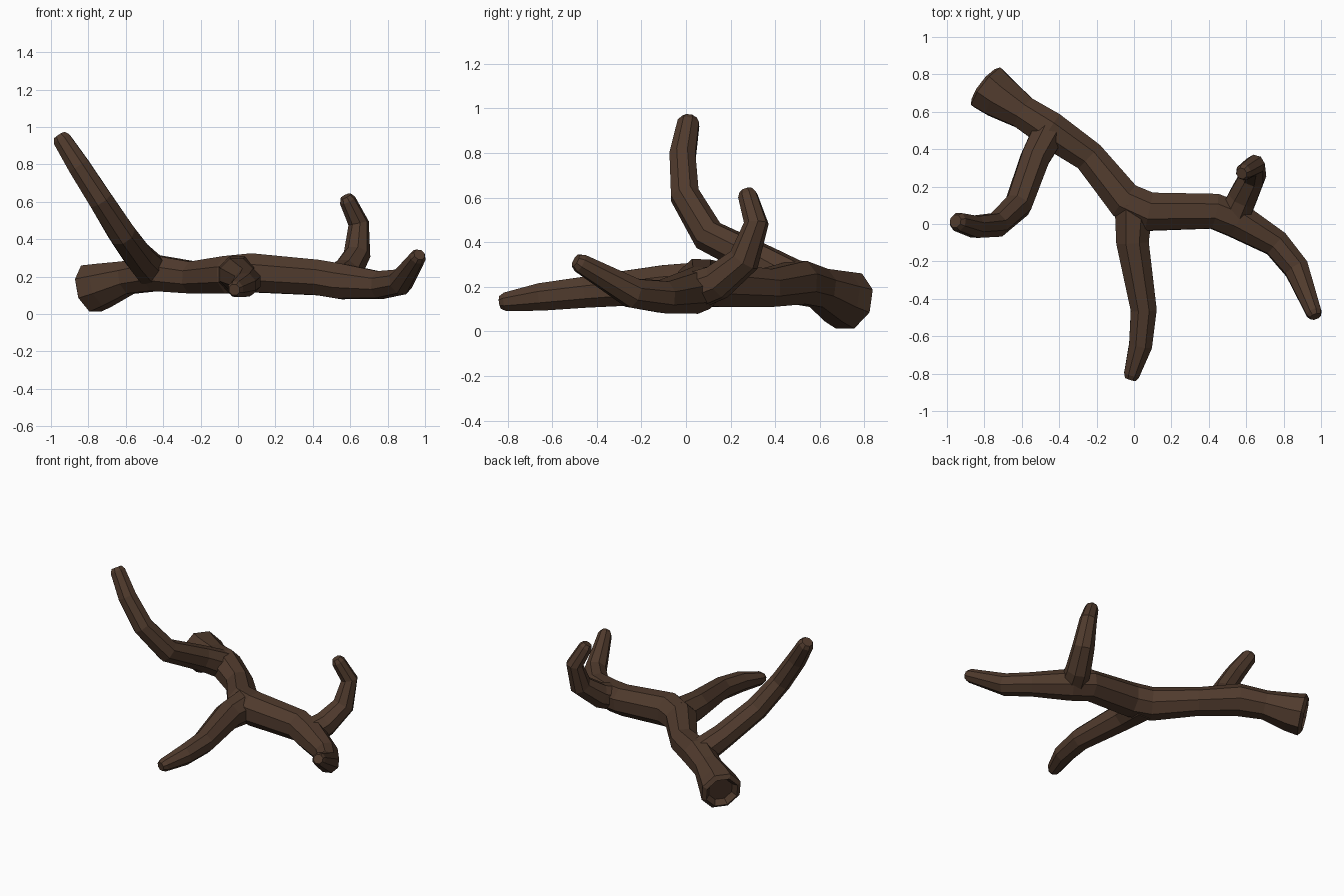
import bpy, bmesh, math
from mathutils import Vector

if "Cube" in bpy.data.objects:
    bpy.data.objects.remove(bpy.data.objects["Cube"])

SIDES = 8
bark = bpy.data.materials.new("dark bark brown")
bark.diffuse_color = (0.08, 0.043, 0.026, 1)
bark.use_nodes = True
bark.node_tree.nodes["Principled BSDF"].inputs["Base Color"].default_value = bark.diffuse_color


def limb(name, pts, hollow_start=False):
    """Faceted tube through (x, y, z, radius) points, with bevelled tip."""
    P = [Vector(p[:3]) for p in pts]
    R = [p[3] for p in pts]
    bm = bmesh.new()
    rings, u = [], None

    def ring(c, r, t):
        v = t.cross(u)
        return [bm.verts.new(c + r * (math.cos(a) * u + math.sin(a) * v))
                for a in [(i + 0.5) * 2 * math.pi / SIDES for i in range(SIDES)]]

    n = len(P)
    for i in range(n):
        a = (P[i] - P[i - 1]).normalized() if i else Vector((0, 0, 0))
        b = (P[i + 1] - P[i]).normalized() if i < n - 1 else Vector((0, 0, 0))
        t = (a + b).normalized()
        if u is None:
            u = Vector((0, 0, 1)) if abs(t.z) < 0.9 else Vector((1, 0, 0))
        u = (u - u.dot(t) * t).normalized()
        if i == 0 and hollow_start:      # sunken broken end
            rings.append(ring(P[0] + t * 0.035, R[0] * 0.6, t))
            rings.append(ring(P[0], R[0] * 0.8, t))
            rings.append(ring(P[0] + t * 0.02, R[0], t))
        elif i == n - 1:                 # bevelled tip
            rings.append(ring(P[i] - t * 0.025, R[i], t))
            rings.append(ring(P[i], R[i] * 0.7, t))
        else:
            rings.append(ring(P[i], R[i], t))
    for r0, r1 in zip(rings, rings[1:]):
        for k in range(SIDES):
            j = (k + 1) % SIDES
            bm.faces.new((r0[k], r0[j], r1[j], r1[k]))
    bm.faces.new(rings[0][::-1])
    bm.faces.new(rings[-1])
    bmesh.ops.recalc_face_normals(bm, faces=bm.faces)
    me = bpy.data.meshes.new(name)
    bm.to_mesh(me)
    bm.free()
    me.materials.append(bark)
    ob = bpy.data.objects.new(name, me)
    bpy.context.collection.objects.link(ob)
    return ob


# Main limb: thick broken end to the right-hand tip
branch = limb("fallen_branch", [
    (-0.80, 0.742, 0.132, 0.137), (-0.72, 0.68, 0.155, 0.125),
    (-0.59, 0.595, 0.195, 0.095),
    (-0.45, 0.505, 0.22, 0.105), (-0.24, 0.36, 0.195, 0.092),
    (-0.05, 0.125, 0.21, 0.108), (0.08, 0.065, 0.22, 0.112),
    (0.43, 0.068, 0.195, 0.102), (0.55, 0.02, 0.175, 0.102),
    (0.76, -0.105, 0.155, 0.078), (0.87, -0.24, 0.172, 0.072),
    (0.97, -0.495, 0.318, 0.045)], hollow_start=True)

# Side limbs
sides = [
    limb("tall_left_limb", [
        (-0.45, 0.50, 0.22, 0.095), (-0.53, 0.35, 0.305, 0.083),
        (-0.62, 0.10, 0.43, 0.077), (-0.735, -0.005, 0.61, 0.069),
        (-0.85, -0.015, 0.79, 0.063), (-0.955, 0.015, 0.955, 0.052)]),
    limb("front_limb", [
        (0.0, 0.10, 0.21, 0.112), (-0.008, -0.10, 0.21, 0.094),
        (0.052, -0.46, 0.175, 0.075), (0.035, -0.65, 0.155, 0.067),
        (-0.02, -0.83, 0.13, 0.045)]),
    limb("right_upright_limb", [
        (0.53, 0.03, 0.18, 0.09), (0.58, 0.14, 0.22, 0.083),
        (0.637, 0.26, 0.32, 0.072), (0.645, 0.315, 0.485, 0.056),
        (0.575, 0.27, 0.63, 0.045)]),
]

# Fuse everything into one skin
for s in sides:
    m = branch.modifiers.new("fuse", 'BOOLEAN')
    m.operation, m.solver, m.object = 'UNION', 'EXACT', s
    bpy.context.view_layer.objects.active = branch
    bpy.ops.object.modifier_apply(modifier=m.name)
    bpy.data.objects.remove(s, do_unlink=True)
